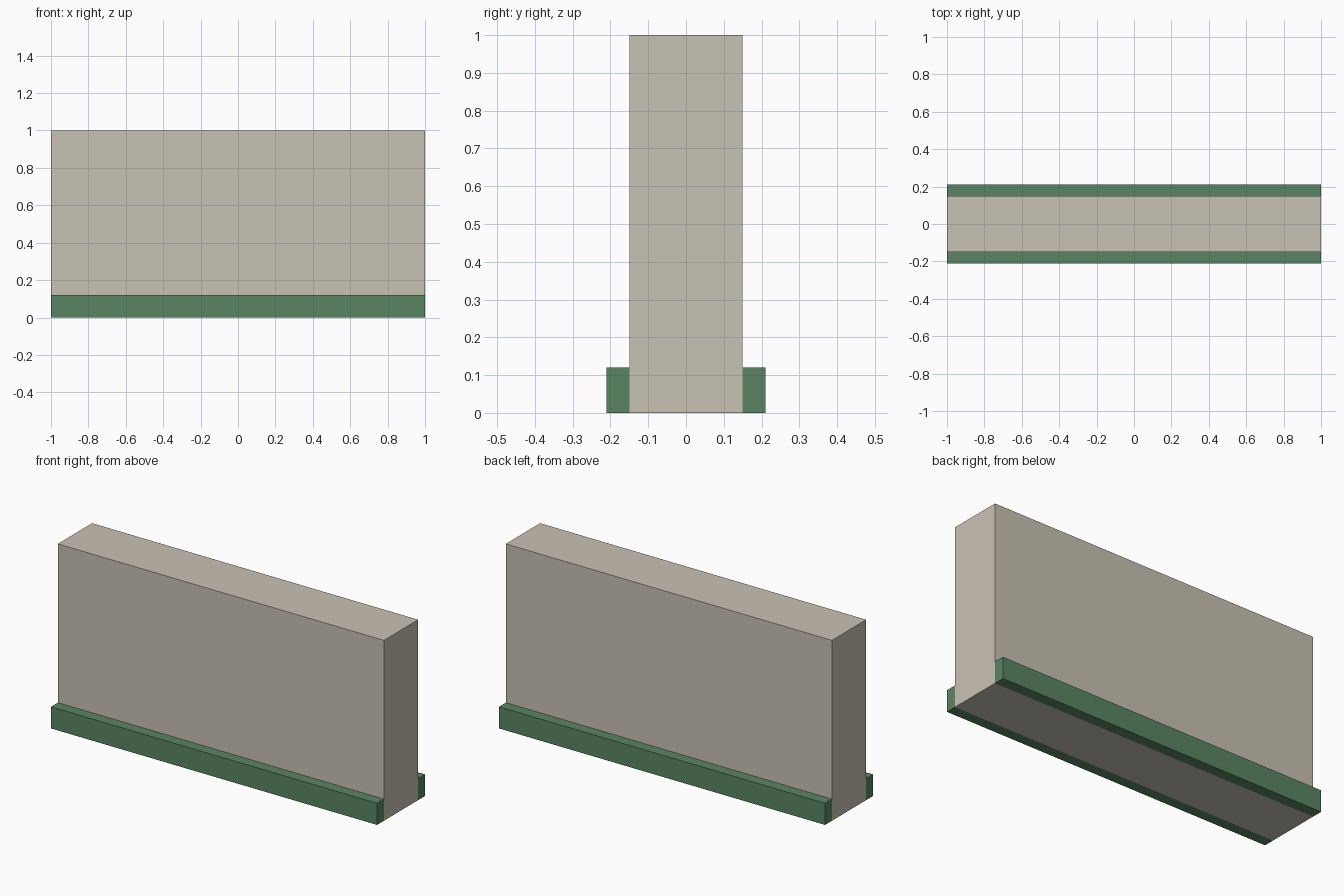
import bpy

cube = bpy.data.objects.get("Cube")
if cube:
    bpy.data.objects.remove(cube, do_unlink=True)


def material(name, color):
    mat = bpy.data.materials.new(name)
    mat.use_nodes = True
    mat.diffuse_color = color
    mat.node_tree.nodes["Principled BSDF"].inputs["Base Color"].default_value = color
    return mat


def box(name, size, center, mat):
    bpy.ops.mesh.primitive_cube_add(size=1, location=center)
    obj = bpy.context.object
    obj.name = name
    obj.scale = size
    bpy.ops.object.transform_apply(location=False, rotation=False, scale=True)
    obj.data.materials.append(mat)
    return obj


LENGTH, HEIGHT, THICKNESS = 2.0, 1.0, 0.3
TRIM_HEIGHT, TRIM_DEPTH = 0.12, 0.06

plaster = material("warm beige", (0.584, 0.539, 0.456, 1))
green = material("muted green", (0.102, 0.235, 0.125, 1))

# Wall slab
box("wall", (LENGTH, THICKNESS, HEIGHT), (0, 0, HEIGHT / 2), plaster)

# Skirting along the front and back of the wall
for side, name in ((-1, "front_skirting"), (1, "back_skirting")):
    y = side * (THICKNESS + TRIM_DEPTH) / 2
    box(name, (LENGTH, TRIM_DEPTH, TRIM_HEIGHT), (0, y, TRIM_HEIGHT / 2), green)
